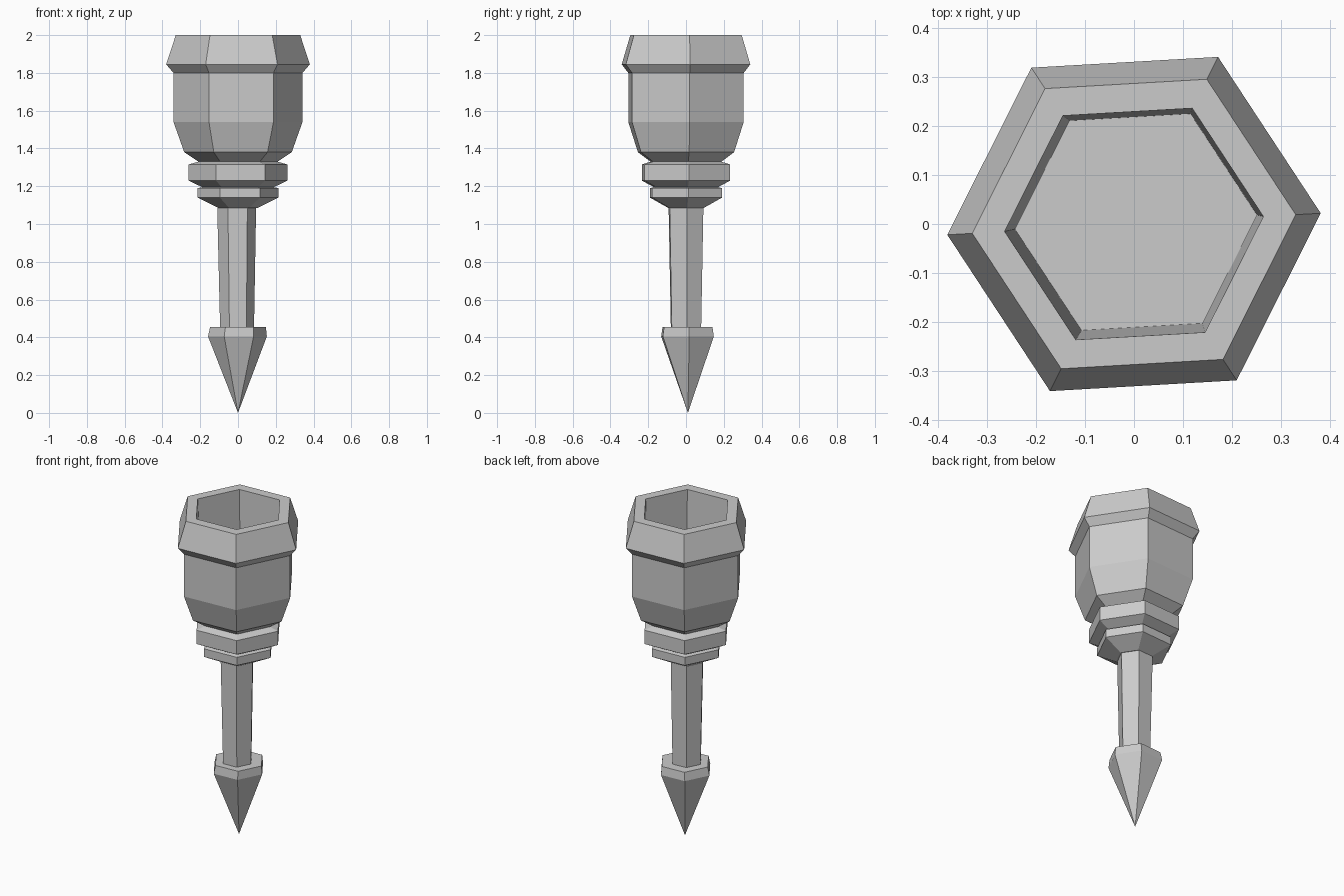
import bpy, bmesh
from math import sin, cos, radians

if "Cube" in bpy.data.objects:
    bpy.data.objects.remove(bpy.data.objects["Cube"])

SIDES = 6
TURN = 3.3  # slight twist of the hexagon, in degrees


def lathe(name, profile):
    """Flat-sided lathe. Each profile point is (radius, z[, x, y])."""
    bm = bmesh.new()
    rings = []
    for p in profile:
        r, z = p[:2]
        cx, cy = p[2:] if len(p) == 4 else (0, 0)
        if r == 0:
            rings.append([bm.verts.new((cx, cy, z))])
            continue
        ang = [radians(TURN + 360 / SIDES * i) for i in range(SIDES)]
        rings.append([bm.verts.new((cx + r * cos(a), cy + r * sin(a), z)) for a in ang])
    for a, b in zip(rings, rings[1:]):
        for i in range(SIDES):
            j = (i + 1) % SIDES
            if len(a) == 1:
                bm.faces.new((a[0], b[j], b[i]))
            else:
                bm.faces.new((a[i], a[j], b[j], b[i]))
    for end in (rings[0], rings[-1]):
        if len(end) > 1:
            bm.faces.new(end)
    bmesh.ops.recalc_face_normals(bm, faces=bm.faces)
    mesh = bpy.data.meshes.new(name)
    bm.to_mesh(mesh)
    bm.free()
    obj = bpy.data.objects.new(name, mesh)
    bpy.context.collection.objects.link(obj)
    return obj


# Hollow cup with flared rim; the profile ends on the inner floor
lathe("cup", [(0.21, 1.33), (0.285, 1.38), (0.342, 1.54), (0.342, 1.80),
              (0.381, 1.845), (0.33, 2.0), (0.264, 2.0),
              (0.247, 1.5, 0.004, 0.004)])

# Stepped collar under the cup
lathe("collar", [(0.105, 1.085), (0.214, 1.14), (0.214, 1.19), (0.19, 1.195),
                 (0.262, 1.23), (0.262, 1.315), (0.21, 1.33)])

# Shaft
lathe("shaft", [(0.09, 0.455, -0.005, 0), (0.103, 1.085, -0.007, 0)])

# Pointed head
lathe("spike", [(0, 0, 0, 0.01), (0.156, 0.405, -0.003, 0.008),
                (0.148, 0.455, 0, 0.008)])
